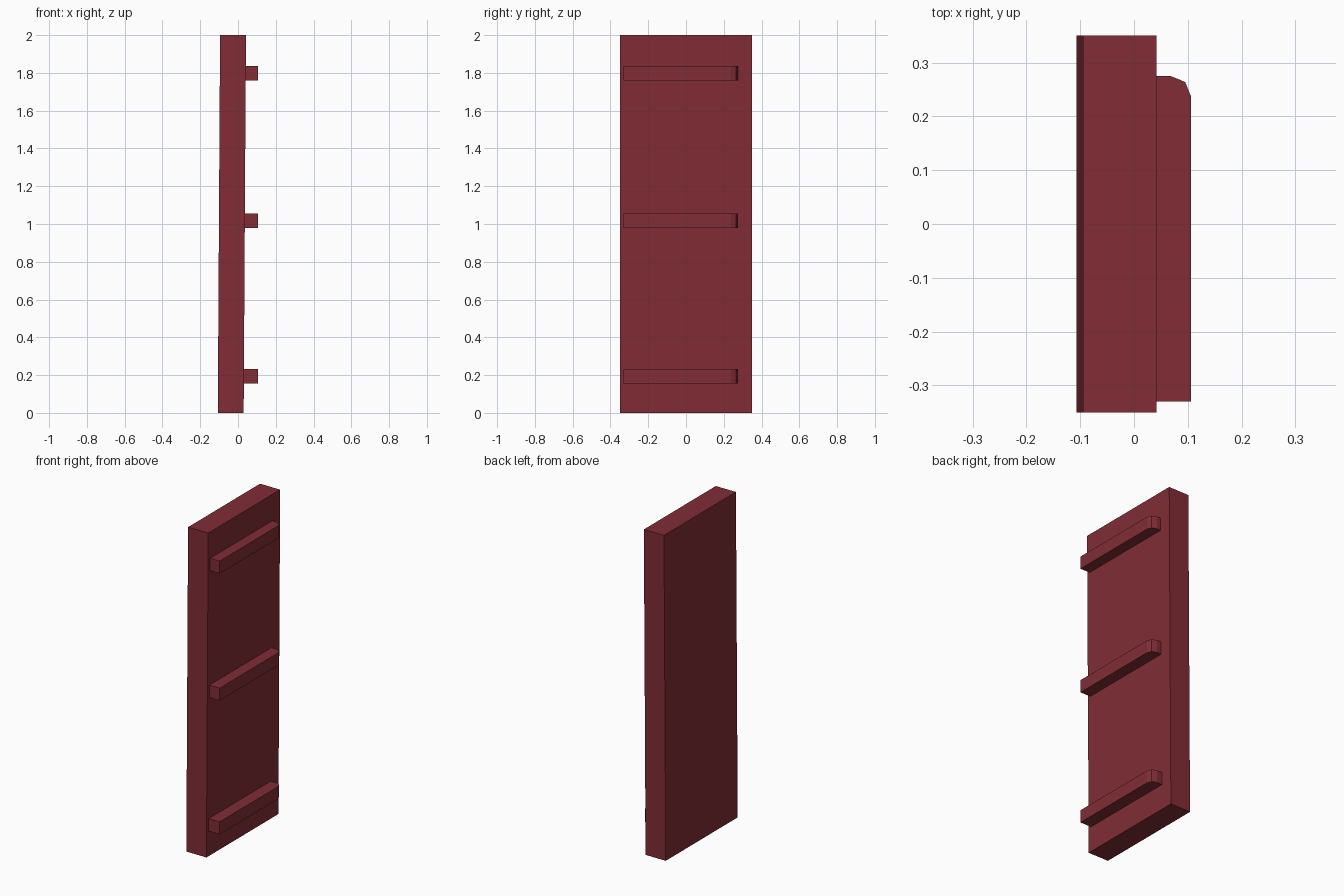
import bpy, bmesh
from mathutils import Vector

if "Cube" in bpy.data.objects:
    bpy.data.objects.remove(bpy.data.objects["Cube"])

red = bpy.data.materials.new("dark_red")
red.diffuse_color = (0.22, 0.026, 0.036, 1)
red.use_nodes = True
red.node_tree.nodes["Principled BSDF"].inputs["Base Color"].default_value = red.diffuse_color


def extrude_profile(name, points, offset):
    """Extrude a flat polygon along an offset into a closed solid."""
    bm = bmesh.new()
    face = bm.faces.new([bm.verts.new(p) for p in points])
    result = bmesh.ops.extrude_face_region(bm, geom=[face], use_keep_orig=True)
    verts = [g for g in result["geom"] if isinstance(g, bmesh.types.BMVert)]
    bmesh.ops.translate(bm, vec=Vector(offset), verts=verts)
    bmesh.ops.recalc_face_normals(bm, faces=bm.faces[:])
    mesh = bpy.data.meshes.new(name)
    bm.to_mesh(mesh)
    bm.free()
    mesh.materials.append(red)
    obj = bpy.data.objects.new(name, mesh)
    bpy.context.collection.objects.link(obj)
    return obj


# Slightly leaning board, side profile extruded across its width
extrude_profile("board", [(-0.107, -0.35, 0), (0.030, -0.35, 0),
                          (0.042, -0.35, 2), (-0.095, -0.35, 2)], (0, 0.7, 0))

# Three cross battens with one rounded corner
outline = [(0.02, -0.33), (0.106, -0.33), (0.106, 0.237),
           (0.095, 0.264), (0.068, 0.275), (0.02, 0.275)]
for label, z in (("lower", 0.155), ("middle", 0.978), ("upper", 1.76)):
    extrude_profile(label + "_batten", [(x, y, z) for x, y in outline], (0, 0, 0.077))
